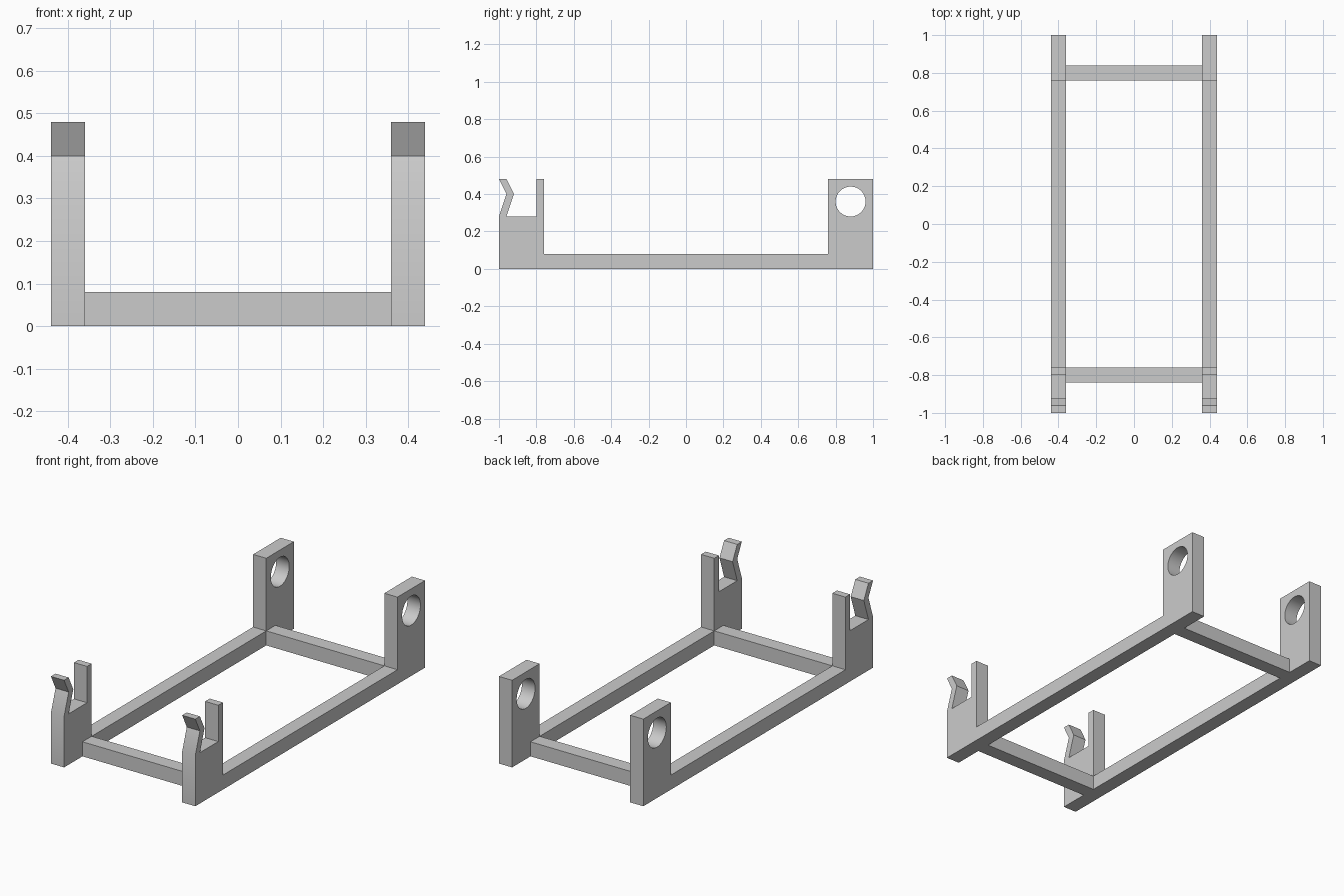
import bpy, bmesh, math

if "Cube" in bpy.data.objects:
    bpy.data.objects.remove(bpy.data.objects["Cube"])

grey = bpy.data.materials.new("plain grey")
grey.diffuse_color = (0.6, 0.6, 0.6, 1)
grey.use_nodes = True
grey.node_tree.nodes["Principled BSDF"].inputs["Base Color"].default_value = grey.diffuse_color

# Side profile in (y, z): front spring clip, low rail, rear bearing plate
PROFILE = [(-1, 0), (-1, .28), (-.96, .4), (-1, .48), (-.96, .48), (-.92, .4),
           (-.96, .28), (-.8, .28), (-.8, .48), (-.76, .48), (-.76, .08),
           (.76, .08), (.76, .48), (1, .48), (1, 0)]
# Round hole in the rear plate
HOLE = [(.88 + .08 * math.cos(a), .36 + .08 * math.sin(a))
        for a in (2 * math.pi * i / 48 for i in range(48))]


def plate(name, x0, x1, loops):
    """Extrude a (y, z) outline with optional holes from x0 to x1."""
    bm = bmesh.new()
    edges = []
    for loop in loops:
        vs = [bm.verts.new((x0, y, z)) for y, z in loop]
        edges += [bm.edges.new((vs[i - 1], vs[i])) for i in range(len(vs))]
    bmesh.ops.triangle_fill(bm, edges=edges, use_beauty=True, normal=(1, 0, 0))
    ext = bmesh.ops.extrude_face_region(bm, geom=bm.faces[:], use_keep_orig=True)
    moved = [g for g in ext["geom"] if isinstance(g, bmesh.types.BMVert)]
    bmesh.ops.translate(bm, verts=moved, vec=(x1 - x0, 0, 0))
    bmesh.ops.recalc_face_normals(bm, faces=bm.faces[:])
    mesh = bpy.data.meshes.new(name)
    bm.to_mesh(mesh)
    bm.free()
    mesh.materials.append(grey)
    ob = bpy.data.objects.new(name, mesh)
    bpy.context.collection.objects.link(ob)
    bpy.ops.object.select_all(action='DESELECT')
    ob.select_set(True)
    bpy.context.view_layer.objects.active = ob
    bpy.ops.object.shade_smooth_by_angle(angle=math.radians(30))
    return ob


# Side frames
plate("left_side_frame", -.44, -.36, [PROFILE, HOLE])
plate("right_side_frame", .36, .44, [PROFILE, HOLE])

# Cross bars joining the two rails
for name, y in (("front_cross_bar", -.8), ("rear_cross_bar", .8)):
    plate(name, -.36, .36, [[(y - .04, 0), (y + .04, 0), (y + .04, .08), (y - .04, .08)]])
